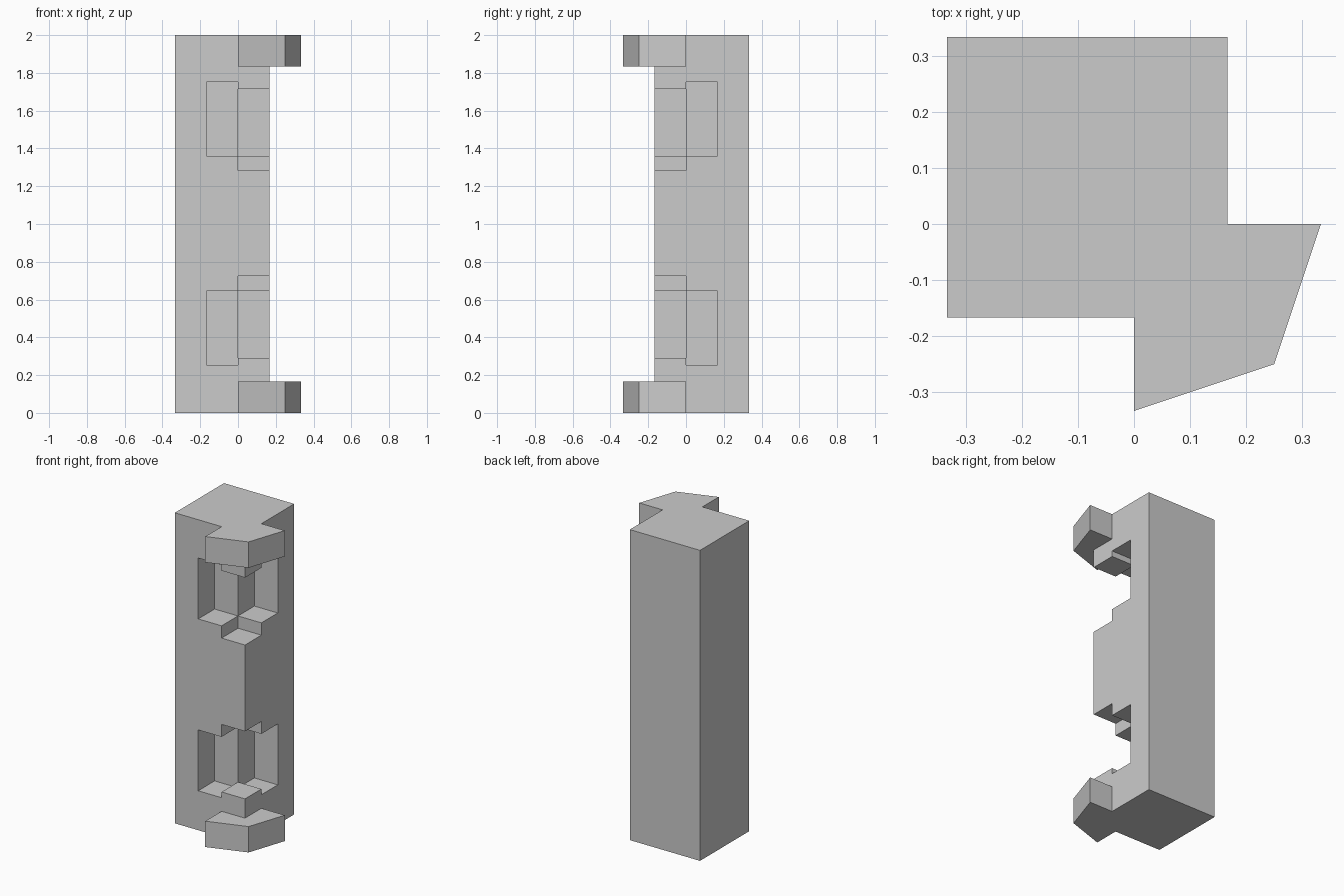
import bpy, bmesh

if "Cube" in bpy.data.objects:
    bpy.data.objects.remove(bpy.data.objects["Cube"])

S = 1 / 6  # grid unit of the design


def prism(name, outline, z0, z1):
    """Extrude a flat outline from z0 up to z1."""
    bm = bmesh.new()
    face = bm.faces.new([bm.verts.new((x, y, z0)) for x, y in outline])
    ext = bmesh.ops.extrude_face_region(bm, geom=[face])
    top = [v for v in ext["geom"] if isinstance(v, bmesh.types.BMVert)]
    bmesh.ops.translate(bm, verts=top, vec=(0, 0, z1 - z0))
    bmesh.ops.recalc_face_normals(bm, faces=bm.faces)
    mesh = bpy.data.meshes.new(name)
    bm.to_mesh(mesh)
    bm.free()
    obj = bpy.data.objects.new(name, mesh)
    bpy.context.collection.objects.link(obj)
    return obj


def box(name, x0, x1, y0, y1, z0, z1):
    return prism(name, [(x0, y0), (x1, y0), (x1, y1), (x0, y1)], z0, z1)


def cut(target, cutter):
    mod = target.modifiers.new("cut", "BOOLEAN")
    mod.operation = "DIFFERENCE"
    mod.solver = "EXACT"
    mod.object = cutter
    bpy.context.view_layer.objects.active = target
    bpy.ops.object.modifier_apply(modifier=mod.name)
    bpy.data.objects.remove(cutter)


# Square column
column = box("column", -2 * S, S, -S, 2 * S, 0, 2)

# Stepped notches around the front right corner: (side z range, corner z range)
out = S + 0.1
for side, corner in [((0.254, 0.646), (0.291, 0.726)),
                     ((1.361, 1.753), (1.282, 1.716))]:
    cut(column, box("front_notch_cutter", -S, 0, -out, 0, *side))
    cut(column, box("right_notch_cutter", 0, out, 0, S, *side))
    cut(column, box("corner_notch_cutter", 0, out, -out, 0, *corner))

# Angular corner brackets at the bottom and top, wrapped around the column edge
bracket = [(0, -S), (0, -2 * S), (0.25, -0.25), (2 * S, 0), (S, 0), (S, -S)]
prism("bottom_bracket", bracket, 0, S)
prism("top_bracket", bracket, 2 - S, 2)
